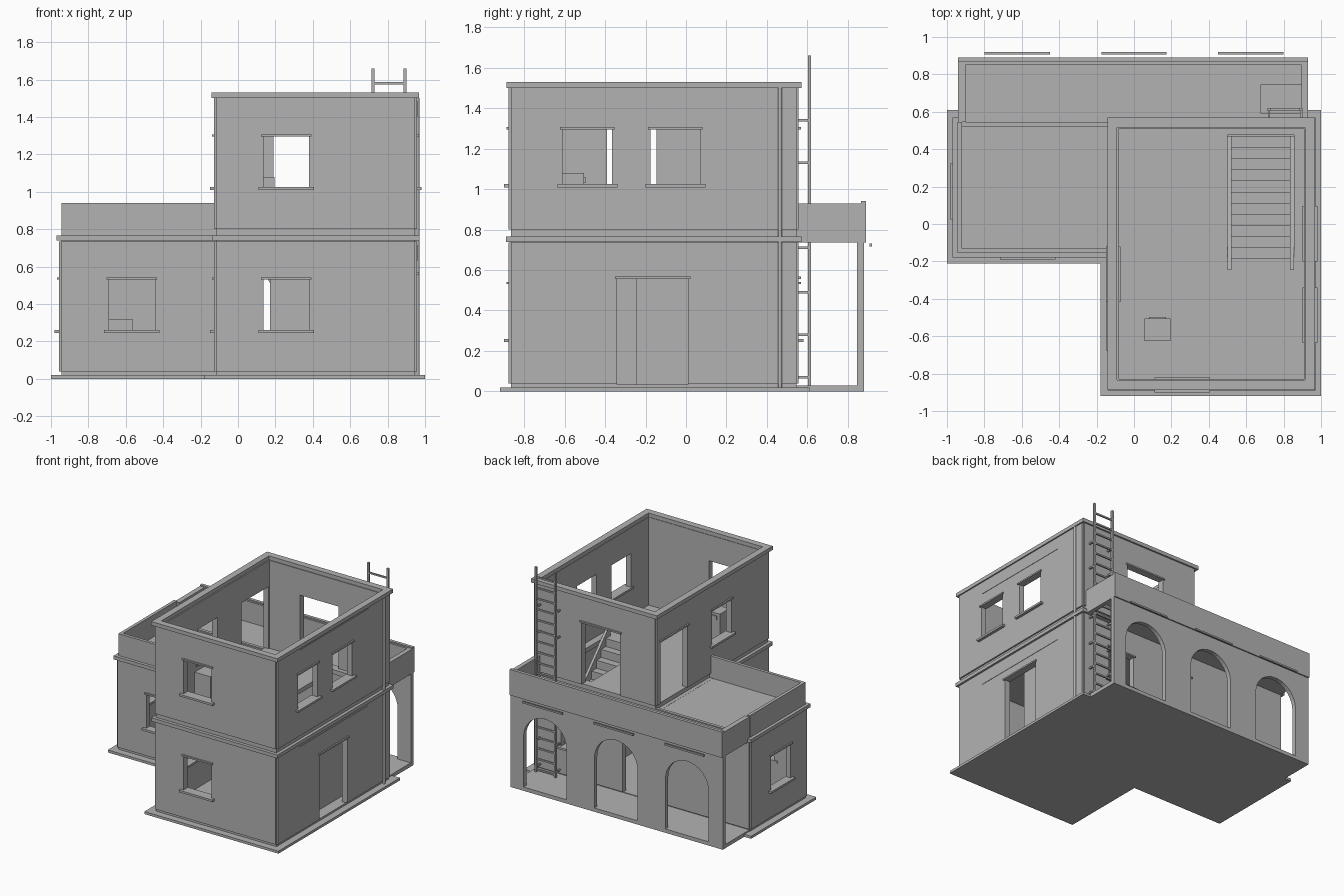
import bpy, bmesh, math

if "Cube" in bpy.data.objects:
    bpy.data.objects.remove(bpy.data.objects["Cube"])

plaster = bpy.data.materials.new("plaster_grey")
plaster.diffuse_color = (0.45, 0.45, 0.45, 1)
plaster.use_nodes = True
plaster.node_tree.nodes["Principled BSDF"].inputs["Base Color"].default_value = plaster.diffuse_color


def finish(name, bm):
    bmesh.ops.recalc_face_normals(bm, faces=bm.faces)
    me = bpy.data.meshes.new(name)
    bm.to_mesh(me)
    bm.free()
    me.materials.append(plaster)
    ob = bpy.data.objects.new(name, me)
    bpy.context.collection.objects.link(ob)
    return ob


def place(axis, c, u, v):
    return {'x': (c, u, v), 'y': (u, c, v), 'z': (u, v, c)}[axis]


def extrude(bm, c0, c1, axis):
    d = place(axis, c1 - c0, 0, 0)
    r = bmesh.ops.extrude_face_region(bm, geom=bm.faces[:])
    bmesh.ops.translate(bm, vec=d, verts=[g for g in r['geom'] if isinstance(g, bmesh.types.BMVert)])


def panel(name, axis, c0, c1, u0, u1, v0, v1, holes=()):
    """Flat slab normal to axis, with rectangular openings (u0, u1, v0, v1)."""
    us = sorted({u0, u1} | {min(max(k, u0), u1) for h in holes for k in h[:2]})
    vs = sorted({v0, v1} | {min(max(k, v0), v1) for h in holes for k in h[2:]})
    bm = bmesh.new()
    grid = [[bm.verts.new(place(axis, c0, u, v)) for v in vs] for u in us]
    for i in range(len(us) - 1):
        for j in range(len(vs) - 1):
            mu, mv = (us[i] + us[i + 1]) / 2, (vs[j] + vs[j + 1]) / 2
            if not any(h[0] < mu < h[1] and h[2] < mv < h[3] for h in holes):
                bm.faces.new((grid[i][j], grid[i + 1][j], grid[i + 1][j + 1], grid[i][j + 1]))
    bmesh.ops.delete(bm, geom=[v for v in bm.verts if not v.link_faces], context='VERTS')
    extrude(bm, c0, c1, axis)
    bmesh.ops.dissolve_limit(bm, angle_limit=0.01, verts=bm.verts[:], edges=bm.edges[:])
    return finish(name, bm)


def box(name, x0, x1, y0, y1, z0, z1):
    return panel(name, 'z', z0, z1, x0, x1, y0, y1)


def profile(name, axis, c0, c1, pts):
    bm = bmesh.new()
    bm.faces.new([bm.verts.new(place(axis, c0, u, v)) for u, v in pts])
    extrude(bm, c0, c1, axis)
    return finish(name, bm)


def ring(name, x0, x1, y0, y1, z0, z1, t):
    return panel(name, 'z', z0, z1, x0, x1, y0, y1, [(x0 + t, x1 - t, y0 + t, y1 - t)])


def rod(name, r, z0, z1, x, y):
    bm = bmesh.new()
    bmesh.ops.create_cone(bm, cap_ends=True, segments=12, radius1=r, radius2=r, depth=z1 - z0)
    bmesh.ops.translate(bm, vec=(x, y, (z0 + z1) / 2), verts=bm.verts)
    return finish(name, bm)


def wall(name, axis, inner, core, u0, u1, v0, v1, skins, holes):
    """Wall core, raised outer skins, and a sill and lintel at each opening."""
    s = 1 if core > inner else -1
    panel(name, axis, inner, core, u0, u1, v0, v1, holes)
    for k, (a, b, c, d) in enumerate(skins):
        panel(f"{name}_skin_{k}", axis, core, core + s * 0.012, a, b, c, d, holes)
    for k, (a, b, c, d) in enumerate(holes):
        panel(f"{name}_lintel_{k}", axis, inner, core + s * 0.023, a - .012, b + .012, d, d + .012)
        if c not in (LOW, MID):
            panel(f"{name}_sill_{k}", axis, inner - s * .008, core + s * 0.035, a - .026, b + .026, c - .016, c)


LOW, MID = 0.035, 0.80
T = 0.035
X0, X1, Y0, Y1 = -0.115, 0.945, -0.865, 0.545      # tower core
WX, WY = -0.945, -0.155                           # side wing core
G = (0.26, 0.53)
U = (1.025, 1.295)

# ground plinth
profile("ground_plinth", 'z', 0, 0.02,
        [(-1, -.21), (-.18, -.21), (-.18, -.92), (1, -.92), (1, .61), (-1, .61)])
box("tower_floor", X0, X1, Y0, Y1, 0.01, LOW)
box("wing_floor", WX, X0, WY, Y1, 0.01, LOW)
box("porch_floor", -.94, .93, Y1, .88, 0, 0.03)

# tower walls
wall("tower_front_wall", 'y', Y0 + T, Y0, X0, X1, LOW, 1.5,
     [(X0, X1, .04, .735), (X0, X1, MID, 1.5)], [(.135, .38, *G), (.135, .38, *U)])
wall("tower_right_wall", 'x', X1 - T, X1, Y0, Y1, LOW, 1.5,
     [(Y0, Y1, .04, .735), (Y0, Y1, MID, 1.5)],
     [(-.34, .01, LOW, .555), (-.61, -.365, *U), (-.175, .07, *U)])
wall("tower_back_wall", 'y', Y1 - T, Y1, X0, X1, LOW, 1.5,
     [(X0, X1, .04, .735), (X0, X1, MID, 1.5)],
     [(-.08, .17, LOW, .555), (.47, .71, *G), (.19, .53, MID, 1.295)])
wall("tower_left_wall", 'x', X0 + T, X0, Y0, Y1, LOW, 1.5,
     [(Y0, WY, .04, .735), (Y0, Y1, MID, 1.5)],
     [(-.65, -.41, *G), (-.39, -.145, *U), (.16, .50, MID, 1.295)])

# wing walls, the front and left ones rise into a parapet
wall("wing_front_wall", 'y', WY + T - .01, WY, WX, X0, LOW, .94,
     [(WX, X0, .04, .735)], [(-.69, -.445, *G)])
wall("wing_left_wall", 'x', WX + T - .01, WX, WY, Y1, LOW, .94,
     [(WY, Y1, .04, .735)], [(.05, .30, *G)])
wall("wing_back_wall", 'y', Y1 - T + .01, Y1, WX, X0, LOW, .775, [(WX, X0, .04, .735)], [])

# mouldings, cap and floors
ring("tower_moulding", X0 - .025, X1 + .025, Y0 - .025, Y1 + .025, .738, .766, .05)
ring("wing_moulding", WX - .025, X0 + .02, WY - .025, Y1 + .025, .738, .766, .05)
ring("tower_cap", X0 - .028, X1 + .022, Y0 - .022, Y1 + .025, 1.5, 1.53, .053)
box("wing_roof", WX, X0, WY, Y1, .735, .765)
panel("upper_floor", 'z', .765, MID, X0 + .01, X1 - .01, Y0 + .01, Y1 - .01, [(.5, .855, -.245, .475)])

# thin sign panels on the right wall
for k, z in enumerate((.63, 1.40)):
    box(f"sign_panel_{k}", X1 + .01, X1 + .015, -.595, .27, z, z + .085)

# porch front with three arches
pts = [(-.94, 0)]
for cx in (-.625, 0, .625):
    pts += [(cx - .19, 0)]
    pts += [(cx - .19 * math.cos(math.pi * i / 16), .43 + .19 * math.sin(math.pi * i / 16)) for i in range(17)]
    pts += [(cx + .19, 0)]
    box("arch_drip_bar", cx - .175, cx + .175, .907, .92, .717, .73)
pts += [(.93, 0), (.93, .735), (-.94, .735)]
profile("porch_arcade", 'y', .845, .88, pts)
panel("porch_roof", 'z', .735, .765, -.94, .93, Y1, .88, [(.68, .895, .59, .745)])
box("porch_parapet_back", -.94, .93, .85, .89, .735, .93)
box("porch_parapet_cap", -.94, .93, .865, .89, .93, .94)
box("porch_parapet_left", -.94, -.90, Y1, .86, .735, .93)
box("porch_parapet_right", .895, .93, Y1, .86, .735, .93)

# inner staircase with solid side panels
N = 12
steps = [(.47, LOW)]
for i in range(N):
    y = .47 - .715 * i / N
    z = LOW + (MID - LOW) * (i + 1) / N
    steps += [(y, z), (y - .715 / N, z)]
steps += [(-.245, LOW)]
profile("stair_flight", 'x', .52, .835, steps)
for k, x in enumerate((.5, .835)):
    profile(f"stair_side_{k}", 'x', x, x + .02,
            [(.47, LOW), (.47, .15), (-.245, .90), (-.245, LOW)])

# ladder on the back wall
for x in (.722, .894):
    box("ladder_rail", x - .008, x + .008, .603, .619, .03, 1.66)
    for z in (.07, .28, .49, .71, 1.13, 1.34):
        box("ladder_bracket", x - .006, x + .006, Y1, .606, z - .006, z + .006)
for i in range(19):
    z = 1.58 - .085 * i
    box("ladder_rung", .722, .894, .605, .617, z - .006, z + .006)

# drain pipe on the right wall
rod("drain_pipe", .01, .02, 1.50, X1 + .015, .465)

# small cabinets inside
box("upper_cabinet", .055, .195, -.625, -.505, MID, 1.08)
box("upper_cabinet_handle", .08, .17, -.505, -.497, 1.03, 1.06)
box("lower_cabinet", -.705, -.565, .1, .22, LOW, .32)
